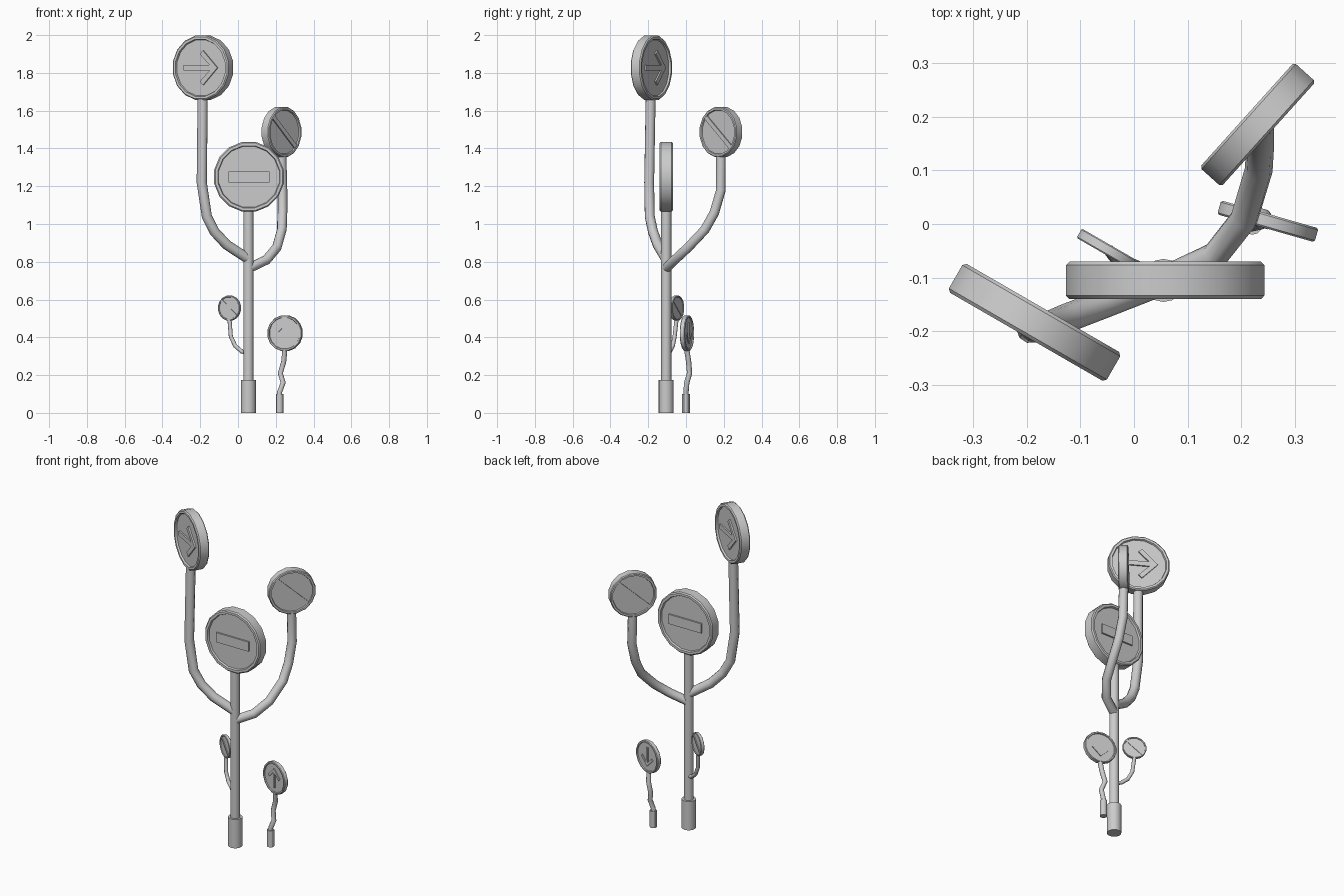
import bpy, bmesh
from math import sin, cos, pi, radians
from mathutils import Matrix, Vector

cube = bpy.data.objects.get("Cube")
if cube:
    bpy.data.objects.remove(cube, do_unlink=True)

GREY = (0.6, 0.6, 0.6, 1)
grey = bpy.data.materials.new("light grey")
grey.use_nodes = True
grey.diffuse_color = GREY
grey.node_tree.nodes["Principled BSDF"].inputs["Base Color"].default_value = GREY


def finish(name, bm):
    bmesh.ops.recalc_face_normals(bm, faces=bm.faces)
    mesh = bpy.data.meshes.new(name)
    bm.to_mesh(mesh)
    bm.free()
    mesh.materials.append(grey)
    obj = bpy.data.objects.new(name, mesh)
    bpy.context.collection.objects.link(obj)
    bpy.ops.object.select_all(action='DESELECT')
    obj.select_set(True)
    bpy.context.view_layer.objects.active = obj
    bpy.ops.object.shade_smooth_by_angle(angle=radians(30))
    return obj


def cylinder(name, x, y, z0, z1, radius, sides=16):
    bm = bmesh.new()
    bmesh.ops.create_cone(bm, cap_ends=True, segments=sides, radius1=radius,
                          radius2=radius, depth=z1 - z0,
                          matrix=Matrix.Translation((x, y, (z0 + z1) / 2)))
    return finish(name, bm)


def tube(name, points, radius):
    """Bent pipe along a path."""
    curve = bpy.data.curves.new(name, 'CURVE')
    curve.dimensions = '3D'
    curve.bevel_depth = radius
    curve.bevel_resolution = 3
    curve.use_fill_caps = True
    spline = curve.splines.new('POLY')
    spline.points.add(len(points) - 1)
    for p, co in zip(spline.points, points):
        p.co = (*co, 1)
    spline.use_smooth = True
    curve.materials.append(grey)
    obj = bpy.data.objects.new(name, curve)
    bpy.context.collection.objects.link(obj)
    bpy.ops.object.select_all(action='DESELECT')
    obj.select_set(True)
    bpy.context.view_layer.objects.active = obj
    bpy.ops.object.convert(target='MESH')


def rect(w, h):
    return [(-w, -h), (w, -h), (w, h), (-w, h)]


# Symbols as outlines in units of the sign radius
half_arrow = [(-0.6, 0.08), (0.33, 0.08), (-0.02, 0.42), (0.09, 0.53)]
ARROW = [(x, -z) for x, z in half_arrow] + [(0.6, 0)] + half_arrow[::-1]
BAR = rect(0.58, 0.155)
SLASH = rect(0.87, 0.09)


def sign(name, centre, radius, thick, turn, symbol, roll=0, back_roll=None):
    """Rimmed disc with a recessed panel and a raised symbol on both faces."""
    place = Matrix.Translation(centre) @ Matrix.Rotation(radians(turn), 4, 'Z')
    half, sides = thick / 2, 16
    recess, bevel = radius * 0.06, radius * 0.035
    profile = [(0.87, recess), (0.89, 0), (0.965, 0), (1, bevel)]
    profile = [(r * radius, d - half) for r, d in profile]
    profile += [(r, -y) for r, y in profile[::-1]]
    bm = bmesh.new()
    rings = []
    for r, y in profile:
        angles = [2 * pi * (i + 0.5) / sides for i in range(sides)]
        rings.append([bm.verts.new(place @ Vector((r * cos(a), y, r * sin(a))))
                      for a in angles])
    for a, b in zip(rings, rings[1:]):
        for i in range(sides):
            j = (i + 1) % sides
            bm.faces.new((a[i], a[j], b[j], b[i]))
    bm.faces.new(rings[0])
    bm.faces.new(rings[-1])
    finish(name, bm)

    rolls = (roll, roll if back_roll is None else back_roll)
    for label, flip, angle in zip(("front", "back"), (0, pi), rolls):
        m = (place @ Matrix.Rotation(flip, 4, 'Z')
             @ Matrix.Rotation(radians(angle), 4, 'Y'))
        bm = bmesh.new()
        levels = [[bm.verts.new(m @ Vector((x * radius, y, z * radius))) for x, z in symbol]
                  for y in (-half + recess * 1.05, -half + recess * 0.15)]
        n = len(symbol)
        bm.faces.new(levels[0])
        bm.faces.new(levels[1])
        for i in range(n):
            j = (i + 1) % n
            bm.faces.new((levels[0][i], levels[0][j], levels[1][j], levels[1][i]))
        finish(f"{name}_{label}_symbol", bm)


# Main post and its sleeve
cylinder("main_post", 0.055, -0.105, 0, 1.08, 0.027)
cylinder("main_post_sleeve", 0.055, -0.105, 0, 0.175, 0.04)

# Branches growing from the post
tube("right_branch", [(0.055, -0.105, 0.815), (-0.06, -0.15, 0.89),
                      (-0.125, -0.175, 0.96), (-0.165, -0.192, 1.04),
                      (-0.192, -0.195, 1.22), (-0.187, -0.187, 1.67)], 0.027)
tube("left_branch", [(0.055, -0.105, 0.765), (0.15, -0.06, 0.81),
                     (0.205, 0.01, 0.875), (0.232, 0.1, 0.97),
                     (0.235, 0.15, 1.06), (0.235, 0.185, 1.18),
                     (0.23, 0.185, 1.37)], 0.026)
tube("twig", [(0.055, -0.1, 0.315), (0.02, -0.085, 0.325), (-0.015, -0.07, 0.355),
              (-0.038, -0.06, 0.405), (-0.045, -0.05, 0.495)], 0.011)

# Small wavy sapling
cylinder("sapling_sleeve", 0.22, 0, 0, 0.1, 0.02, 12)
tube("sapling_stem", [(0.218, 0, 0.08), (0.22, 0, 0.11), (0.239, 0.004, 0.16),
                      (0.224, 0.019, 0.21), (0.242, 0.014, 0.27),
                      (0.248, 0.004, 0.335)], 0.014)

# Signs
sign("main_sign", (0.058, -0.105, 1.25), 0.188, 0.07, 0, BAR)
sign("right_sign", (-0.185, -0.183, 1.827), 0.173, 0.062, -30, ARROW)
sign("left_sign", (0.23, 0.185, 1.487), 0.134, 0.054, 48, SLASH, 42)
sign("twig_sign", (-0.045, -0.05, 0.555), 0.067, 0.02, -30, SLASH, 42)
sign("sapling_sign", (0.249, 0.005, 0.422), 0.096, 0.027, -16, ARROW, -90, 90)
